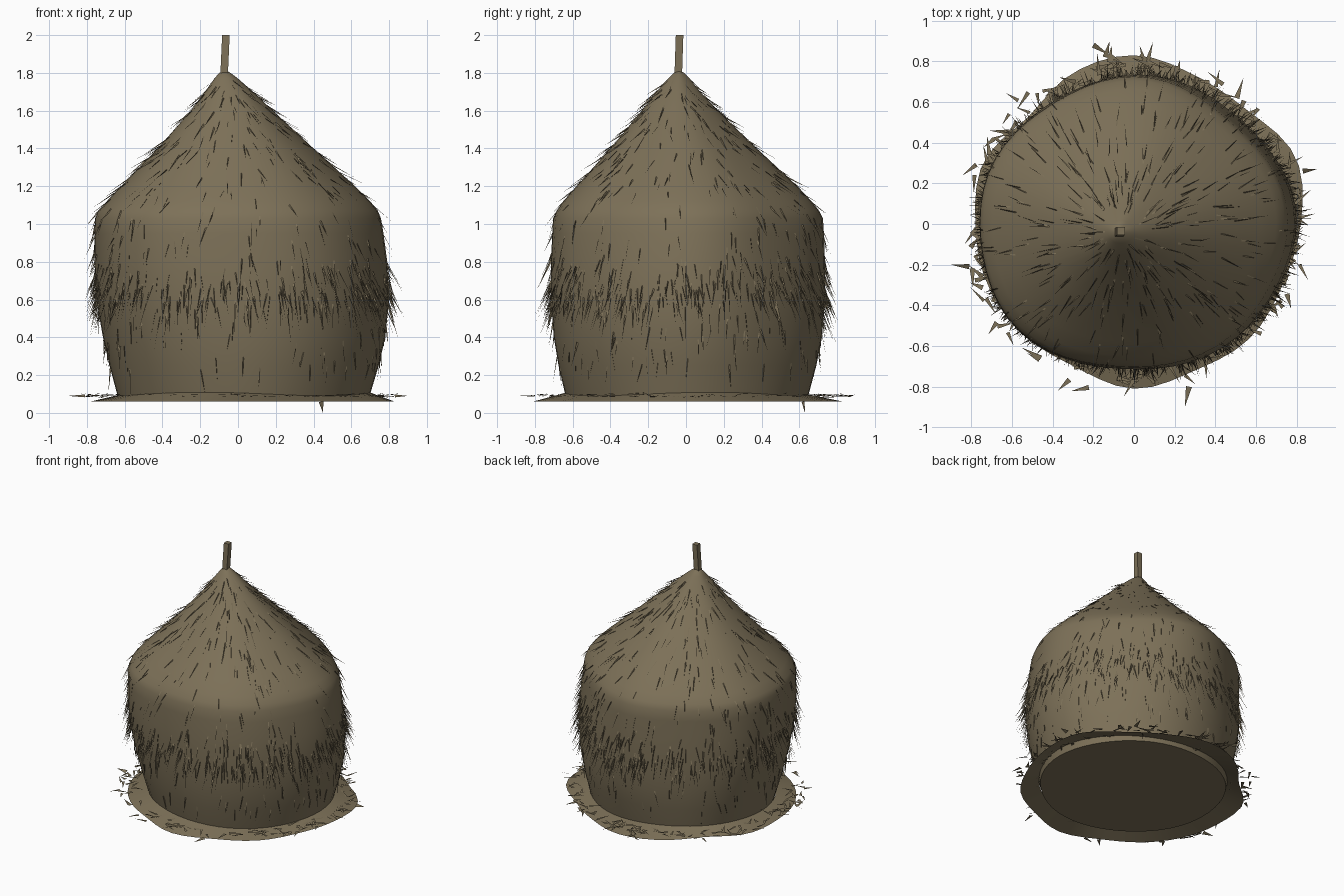
import bpy, math, random
from mathutils import Vector

if "Cube" in bpy.data.objects:
    bpy.data.objects.remove(bpy.data.objects["Cube"])

random.seed(4)
TAU = math.tau
UP = Vector((0, 0, 1))

straw_mat = bpy.data.materials.new("dry straw")
straw_mat.diffuse_color = (0.205, 0.165, 0.098, 1)
straw_mat.use_nodes = True
straw_mat.node_tree.nodes["Principled BSDF"].inputs["Base Color"].default_value = straw_mat.diffuse_color

# Stack outline: z, left x, right x, front y, back y
PROFILE = [
    (0.06, -.63, .69, -.63, .64), (0.10, -.64, .70, -.64, .65),
    (0.25, -.68, .745, -.675, .69), (0.40, -.715, .78, -.70, .72),
    (0.60, -.75, .80, -.715, .735), (0.80, -.76, .79, -.715, .735),
    (0.95, -.76, .77, -.708, .73), (1.03, -.757, .757, -.703, .725),
    (1.07, -.74, .74, -.685, .705), (1.12, -.695, .70, -.65, .665),
    (1.20, -.62, .62, -.58, .59), (1.40, -.425, .40, -.40, .375),
    (1.60, -.25, .185, -.235, .17), (1.70, -.175, .08, -.155, .075),
    (1.77, -.125, 0.0, -.095, .02), (1.80, -.10, -.04, -.065, -.01),
    (1.812, -.075, -.06, -.04, -.03),
]


def surface(a, z):
    """Point on the stack at angle a and height z."""
    z = min(max(z, PROFILE[0][0]), PROFILE[-1][0])
    for p, q in zip(PROFILE, PROFILE[1:]):
        if z <= q[0]:
            f = (z - p[0]) / (q[0] - p[0])
            l, r, fr, b = (p[i] + (q[i] - p[i]) * f for i in range(1, 5))
            break
    # lopsided plan, changing from the foot to the eaves
    t = min(1, z / 0.8)
    s = math.sin(2 * a)
    wob = 1 + s * s * (-.002 - .008 * t + (.005 - .068 * t) * math.cos(a - TAU / 8)
                       + (.025 - .0375 * t) * math.cos(a - 3 * TAU / 8)) \
            + s * abs(s) * (-.007 + .0095 * t)
    return Vector(((l + r) / 2 + (r - l) / 2 * math.cos(a) * wob,
                   (fr + b) / 2 + (b - fr) / 2 * math.sin(a) * wob, z))


def make(name, verts, faces, smooth=None):
    mesh = bpy.data.meshes.new(name)
    mesh.from_pydata([tuple(v) for v in verts], [], faces)
    mesh.materials.append(straw_mat)
    ob = bpy.data.objects.new(name, mesh)
    bpy.context.collection.objects.link(ob)
    if smooth:
        bpy.ops.object.select_all(action='DESELECT')
        ob.select_set(True)
        bpy.context.view_layer.objects.active = ob
        bpy.ops.object.shade_smooth_by_angle(angle=math.radians(smooth))
    return ob


def bridge(rows, n):
    return [(r * n + i, r * n + (i + 1) % n, (r + 1) * n + (i + 1) % n, (r + 1) * n + i)
            for r in range(rows - 1) for i in range(n)]


# Stack body
N = 56
verts = [surface(TAU * i / N, p[0]) for p in PROFILE for i in range(N)]
rows = len(PROFILE)
faces = bridge(rows, N)
faces += [tuple(reversed(range(N))), tuple(range((rows - 1) * N, rows * N))]
make("hay_stack", verts, faces, 50)

# Loose skirt on the ground, with a wavy edge
EDGE = [.82, .86, .79, .79, .83, .80, .74, .80, .78, .78, .77, .76, .81, .78, .80, .79]


def edge_radius(a):
    t = (a % TAU) / TAU * 16
    i, f = int(t) % 16, t - int(t)
    p0, p1, p2, p3 = (EDGE[(i + k) % 16] for k in (-1, 0, 1, 2))
    return p1 + 0.5 * f * (p2 - p0 + f * (2 * p0 - 5 * p1 + 4 * p2 - p3
                                          + f * (3 * (p1 - p2) + p3 - p0)))


inner, outer = [], []
for i in range(N):
    a = TAU * i / N
    v = surface(a, 0.1)
    v.z += 0.01 * math.sin(3 * a + 1)
    inner.append(v)
    r = edge_radius(a)
    outer.append(Vector((r * math.cos(a), r * math.sin(a), 0.06)))
make("ground_skirt", outer + inner, bridge(2, N), 60)

# Centre pole, slightly leaning
w = 0.02
pole = [(cx + sx * w, cy + sy * w, z)
        for cx, cy, z in ((-.075, -.042, 1.76), (-.064, -.034, 2.0))
        for sx, sy in ((-1, -1), (1, -1), (1, 1), (-1, 1))]
make("centre_pole", pole, bridge(2, 4) + [(3, 2, 1, 0), (4, 5, 6, 7)])


# A straw is a flat tapering blade that faces the given normal
def blade(vs, fs, base, tip, normal, width):
    side = (tip - base).cross(normal).normalized() * width
    k = len(vs)
    vs += [base - side, base + side, tip]
    fs.append((k, k + 1, k + 2))


def thatch(name, count, height, length, lift):
    vs, fs = [], []
    for _ in range(count):
        a, z = random.uniform(0, TAU), height()
        base = surface(a, z)
        out = Vector((math.cos(a), math.sin(a), 0))
        tangent = UP.cross(out)
        along = (surface(a, z - .06) - base).normalized()
        d = (along + out * random.uniform(*lift) + tangent * random.gauss(0, .14)).normalized()
        normal = tangent.cross(d) + tangent * random.gauss(0, 1.2)
        blade(vs, fs, base, base + d * random.uniform(*length), normal,
              random.uniform(.003, .005))
    make(name, vs, fs)


thatch("roof_straws", 330, lambda: 1.06 + .70 * random.random() ** 1.1, (.08, .15), (.15, .7))
thatch("upper_wall_straws", 130, lambda: random.uniform(.75, 1.06), (.08, .14), (.15, .5))
thatch("middle_wall_straws", 620, lambda: random.triangular(.48, .84, .65), (.09, .19), (.15, .6))
thatch("lower_wall_straws", 110, lambda: random.uniform(.22, .48), (.07, .14), (.1, .4))

# Scattered straws lying flat on the skirt
vs, fs = [], []
for _ in range(190):
    a = random.uniform(0, TAU)
    r = random.uniform(.70, .84)
    base = Vector((r * math.cos(a), r * math.sin(a), random.uniform(.085, .10)))
    t = random.uniform(0, TAU)
    d = Vector((math.cos(t), math.sin(t), random.uniform(-.1, .1)))
    tip = base + d * random.uniform(.06, .11)
    if tip.xy.length > .9:
        tip.xy *= .9 / tip.xy.length
    blade(vs, fs, base, tip, UP + Vector((random.gauss(0, .1), random.gauss(0, .1), 0)),
          random.uniform(.008, .014))
for base, tip in (((.44, .62, .06), (.45, .63, 0)), ((-.81, -.21, .09), (-.9, -.2, .09)),
                  ((.83, .26, .09), (.9, .27, .09)), ((.27, -.80, .09), (.25, -.9, .09)),
                  ((-.14, .82, .09), (-.12, .9, .09)), ((-.20, .88, .09), (-.12, .83, .09))):
    blade(vs, fs, Vector(base), Vector(tip), Vector((.1, -.6, 1)), .015)
make("skirt_straws", vs, fs)
